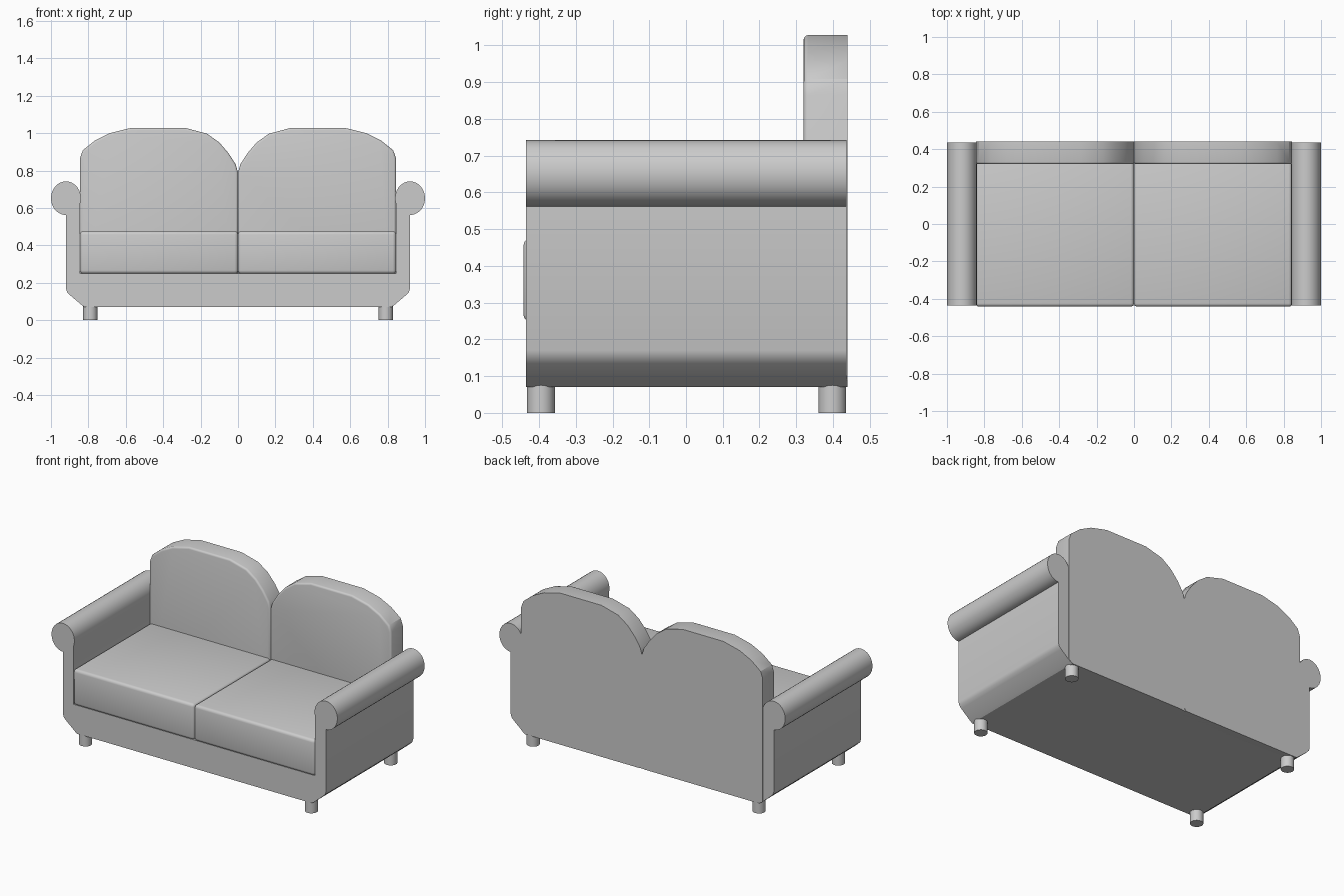
import bpy, bmesh, math

if "Cube" in bpy.data.objects:
    bpy.data.objects.remove(bpy.data.objects["Cube"])


def finish(bm, name):
    bmesh.ops.recalc_face_normals(bm, faces=bm.faces)
    mesh = bpy.data.meshes.new(name)
    bm.to_mesh(mesh)
    bm.free()
    obj = bpy.data.objects.new(name, mesh)
    bpy.context.collection.objects.link(obj)
    bpy.ops.object.select_all(action='DESELECT')
    obj.select_set(True)
    bpy.context.view_layer.objects.active = obj
    bpy.ops.object.shade_smooth_by_angle(angle=math.radians(32))
    return obj


def extrude_profile(name, pts, y0, y1, bevel=0.0):
    """Extrude an (x, z) outline along y, optionally rounding the front rim."""
    bm = bmesh.new()
    face = bm.faces.new([bm.verts.new((x, y0, z)) for x, z in pts])
    ext = bmesh.ops.extrude_face_region(bm, geom=[face], use_keep_orig=True)
    for v in ext["geom"]:
        if isinstance(v, bmesh.types.BMVert):
            v.co.y = y1
    bmesh.ops.recalc_face_normals(bm, faces=bm.faces)
    if bevel:
        rim = [e for e in bm.edges if all(abs(v.co.y - y0) < 1e-5 for v in e.verts)]
        bmesh.ops.bevel(bm, geom=rim, offset=bevel, segments=3, profile=0.5, affect='EDGES')
    return finish(bm, name)


# Frame: base and both scroll arms as one U-shaped outline
half = [(0.82, 0.07), (0.835, 0.08), (0.90, 0.135), (0.914, 0.15), (0.92, 0.17)]
for i in range(25):
    a = math.radians(-90 + 290 * i / 24)
    half.append((0.92 + 0.08 * math.cos(a), 0.652 + 0.09 * math.sin(a)))
half += [(0.845, 0.25)]
outline = half + [(-x, z) for x, z in reversed(half)]
extrude_profile("sofa_frame", outline, -0.435, 0.437)

# Back cushions with an arched top, reaching down to the base
back = [(0.015, 0.07), (0.82, 0.07), (0.845, 0.09), (0.845, 0.865), (0.83, 0.908),
        (0.765, 0.96), (0.685, 1.0), (0.57, 1.028), (0.283, 1.028), (0.166, 0.997),
        (0.10, 0.95), (0.05, 0.892), (0.012, 0.832), (0.0, 0.79), (0.0, 0.085)]
for side, label in ((1, "right"), (-1, "left")):
    extrude_profile("back_cushion_" + label, [(x * side, z) for x, z in back],
                    0.32, 0.44, 0.012)

    # Seat cushion with softened edges
    bm = bmesh.new()
    bmesh.ops.create_cube(bm, size=1)
    for v in bm.verts:
        v.co = (side * 0.4225 + v.co.x * 0.845,
                -0.046 + v.co.y * 0.792,
                0.3615 + v.co.z * 0.227)
    bmesh.ops.bevel(bm, geom=bm.edges[:], offset=0.018, segments=3, profile=0.5, affect='EDGES')
    finish(bm, "seat_cushion_" + label)

    # Round feet
    for y, end in ((-0.395, "front"), (0.398, "back")):
        bm = bmesh.new()
        bmesh.ops.create_cone(bm, cap_ends=True, segments=20, radius1=0.038,
                              radius2=0.038, depth=0.09)
        bmesh.ops.translate(bm, verts=bm.verts, vec=(side * 0.79, y, 0.045))
        finish(bm, f"foot_{end}_{label}")
